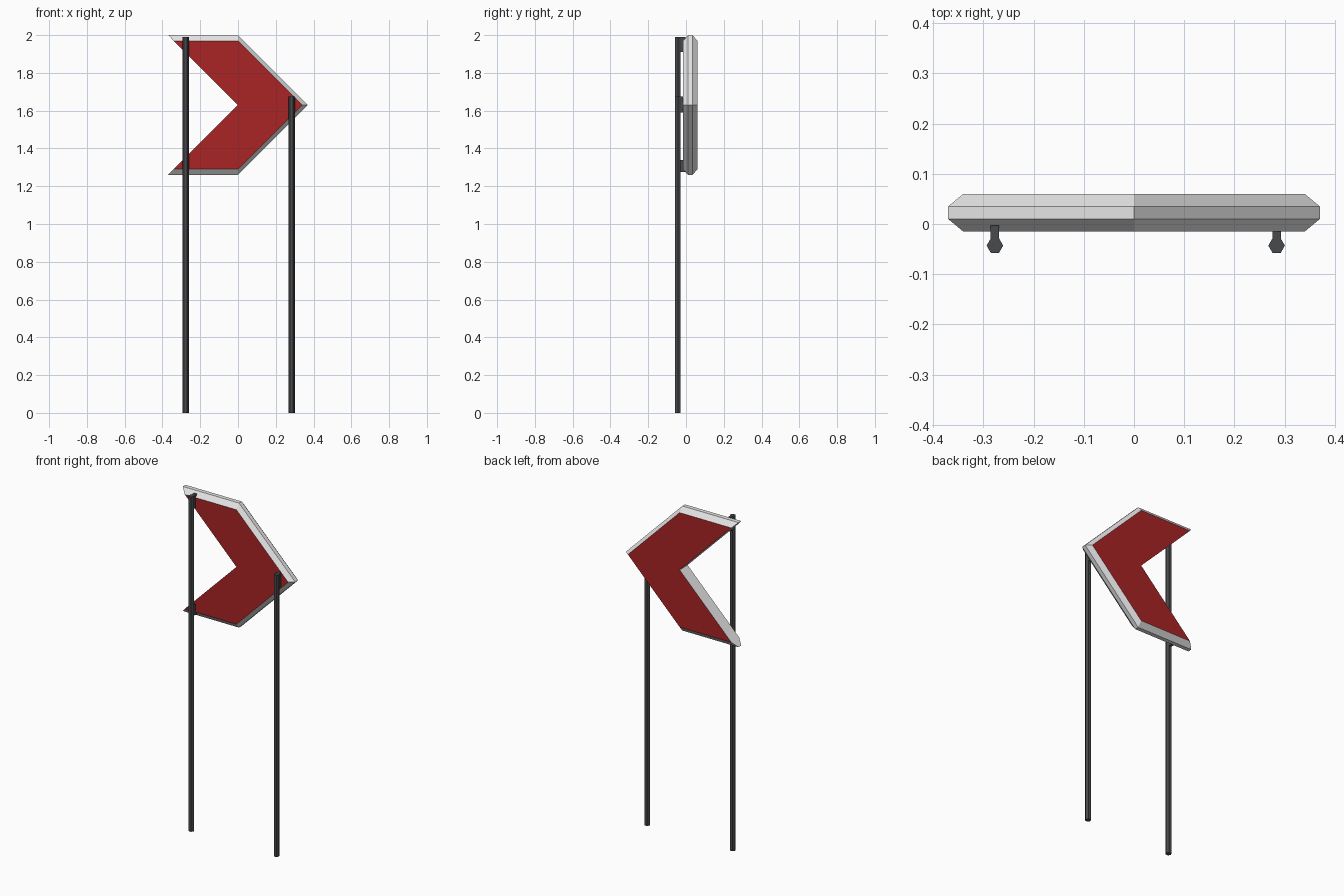
import bpy
import bmesh
from mathutils import Matrix

cube = bpy.data.objects.get("Cube")
if cube:
    bpy.data.objects.remove(cube, do_unlink=True)


def material(name, rgb):
    mat = bpy.data.materials.new(name)
    mat.use_nodes = True
    mat.diffuse_color = (*rgb, 1)
    bsdf = next(n for n in mat.node_tree.nodes if n.type == 'BSDF_PRINCIPLED')
    bsdf.inputs["Base Color"].default_value = (*rgb, 1)
    return mat


red = material("sign_red", (0.4, 0.017, 0.018))
white = material("rim_white", (0.78, 0.78, 0.78))
dark = material("post_dark_grey", (0.065, 0.067, 0.07))


def finish(name, bm, mats):
    bmesh.ops.recalc_face_normals(bm, faces=bm.faces)
    mesh = bpy.data.meshes.new(name)
    bm.to_mesh(mesh)
    bm.free()
    for mat in mats:
        mesh.materials.append(mat)
    obj = bpy.data.objects.new(name, mesh)
    bpy.context.collection.objects.link(obj)
    return obj


# Chevron panel: outline rings lofted through its depth, bevelled on the outer edges
MID_Z = 1.63
bm = bmesh.new()
rings = []
for y, r in ((-0.015, 0.34), (0.01, 0.37), (0.035, 0.37), (0.06, 0.34)):
    outline = [(-r, r), (0, r), (r, 0), (0, -r), (-r, -r), (0, 0)]
    rings.append([bm.verts.new((x, y, MID_Z + z)) for x, z in outline])
for a, b in zip(rings, rings[1:]):
    for i in range(len(a)):
        j = (i + 1) % len(a)
        bm.faces.new((a[i], a[j], b[j], b[i]))
# Red front and back, each split along the middle into two arms
for ring in (rings[0], rings[-1]):
    for arm in ((0, 1, 2, 5), (5, 2, 3, 4)):
        bm.faces.new([ring[i] for i in arm]).material_index = 1
finish("chevron_panel", bm, (white, red))


# Hexagonal posts
def post(name, x, height):
    bm = bmesh.new()
    bmesh.ops.create_cone(bm, cap_ends=True, segments=6, radius1=0.0165,
                          radius2=0.0165, depth=height,
                          matrix=Matrix.Translation((x, -0.043, height / 2))
                          @ Matrix.Rotation(1.5708, 4, 'Z'))
    # Turn the hexagon so its flats face front and back
    if max(v.co.x for v in bm.verts) - x < 0.016:
        bmesh.ops.rotate(bm, verts=bm.verts, cent=(x, -0.043, 0),
                         matrix=Matrix.Rotation(0.5236, 3, 'Z'))
    finish(name, bm, (dark,))


# Brackets joining the posts to the panel
def bracket(name, x, low, high, back):
    front = -0.04
    bm = bmesh.new()
    size = Matrix.Diagonal((0.017, back - front, high - low, 1))
    centre = Matrix.Translation((x, (front + back) / 2, (low + high) / 2))
    bmesh.ops.create_cube(bm, size=1, matrix=centre @ size)
    finish(name, bm, (dark,))


post("right_post", -0.277, 1.99)
post("left_post", 0.284, 1.675)
bracket("right_upper_bracket", -0.277, 1.91, 1.989, -0.003)
bracket("right_lower_bracket", -0.277, 1.275, 1.34, -0.003)
bracket("left_bracket", 0.284, 1.59, 1.674, -0.01)
